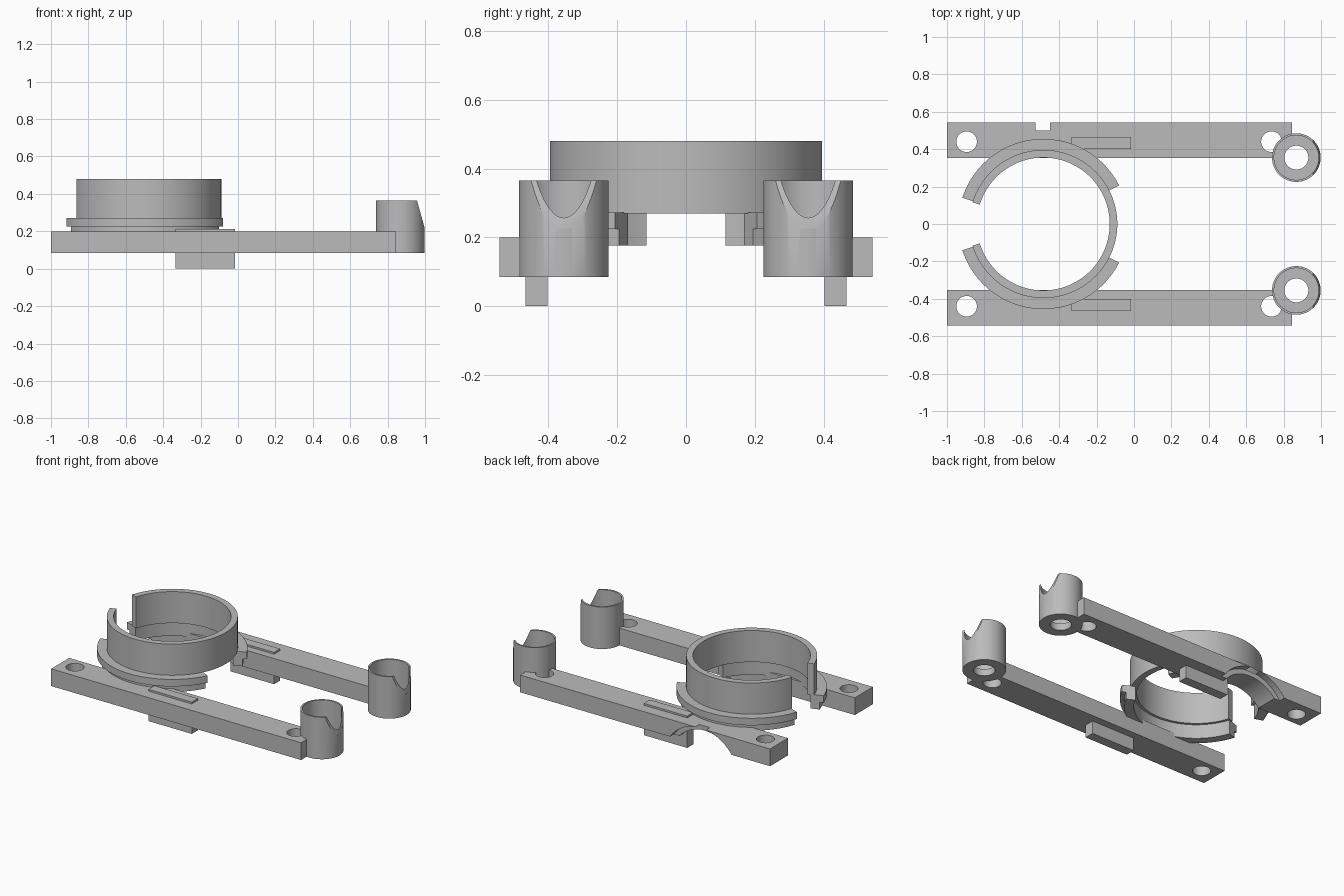
import bpy, bmesh, math
from mathutils import Vector, Matrix

if "Cube" in bpy.data.objects:
    bpy.data.objects.remove(bpy.data.objects["Cube"], do_unlink=True)

grey = bpy.data.materials.new("plain_grey")
grey.use_nodes = True
colour = (0.5, 0.5, 0.5, 1)
grey.diffuse_color = colour
grey.node_tree.nodes["Principled BSDF"].inputs["Base Color"].default_value = colour


def finish(name, bm):
    bmesh.ops.recalc_face_normals(bm, faces=bm.faces[:])
    mesh = bpy.data.meshes.new(name)
    bm.to_mesh(mesh)
    bm.free()
    mesh.materials.append(grey)
    obj = bpy.data.objects.new(name, mesh)
    bpy.context.collection.objects.link(obj)
    return obj


def box(name, x, y, z):
    bm = bmesh.new()
    bmesh.ops.create_cube(bm, size=1)
    for v in bm.verts:
        v.co = [(a + b) / 2 + (b - a) * c for (a, b), c in zip((x, y, z), v.co)]
    return finish(name, bm)


def cylinder(name, centre, radius, depth, along_y=False):
    turn = Matrix.Rotation(math.pi / 2, 4, "X") if along_y else Matrix()
    bm = bmesh.new()
    bmesh.ops.create_cone(bm, cap_ends=True, segments=64, radius1=radius, radius2=radius,
                          depth=depth, matrix=Matrix.Translation(centre) @ turn)
    return finish(name, bm)


def revolve(name, profile, centre, start=0, end=360, steps=72):
    """Turn a closed (radius, z) profile about an upright axis, as a ring or a capped arc."""
    full = end - start == 360
    bm = bmesh.new()
    rows = []
    for i in range(steps if full else steps + 1):
        a = math.radians(start + (end - start) * i / steps)
        rows.append([bm.verts.new((centre[0] + r * math.cos(a),
                                   centre[1] + r * math.sin(a), z)) for r, z in profile])
    n = len(profile)
    for i in range(steps):
        here, there = rows[i], rows[(i + 1) % len(rows)]
        for j in range(n):
            k = (j + 1) % n
            bm.faces.new((here[j], there[j], there[k], here[k]))
    if not full:
        bm.faces.new(rows[0])
        bm.faces.new(rows[-1])
    return finish(name, bm)


def cut(obj, cutters):
    for c in cutters:
        c.hide_render = True
        mod = obj.modifiers.new("cut", "BOOLEAN")
        mod.operation, mod.solver, mod.object = "DIFFERENCE", "EXACT", c
    bpy.context.view_layer.update()
    result = bpy.data.meshes.new_from_object(
        obj.evaluated_get(bpy.context.evaluated_depsgraph_get()))
    obj.modifiers.clear()
    obj.data = result
    for c in cutters:
        bpy.data.objects.remove(c, do_unlink=True)


def smooth(obj):
    bpy.ops.object.select_all(action="DESELECT")
    obj.select_set(True)
    bpy.context.view_layer.objects.active = obj
    bpy.ops.object.shade_smooth_by_angle(angle=math.radians(30))


RING = (-0.485, 0)
BASE, TOP = 0.085, 0.2

for s, side in ((1, "left"), (-1, "right")):
    post = (0.868, s * 0.355)

    # Long rail with a screw hole at each end and clearance for the cup
    rail = box(side + "_rail", (-1, 0.845), sorted((s * 0.352, s * 0.542)), (BASE, TOP))
    cutters = [cylinder("hole_cutter", (x, s * 0.44, 0.15), 0.055, 0.4)
               for x in (-0.895, 0.735)]
    cutters.append(cylinder("cup_cutter", (*post, 0.15), 0.122, 0.4))
    if s > 0:
        # Stepped arch under the left rail
        cutters.append(cylinder("outer_arch_cutter", (-0.488, 0.6, -0.075), 0.278, 0.2, True))
        cutters.append(cylinder("inner_arch_cutter", (-0.488, 0.42, -0.075), 0.245, 0.2, True))
    cut(rail, cutters)
    smooth(rail)

    # Key block passing through the rail
    box(side + "_key", (-0.335, -0.015), sorted((s * 0.402, s * 0.466)), (0, 0.212))

    # Cup with a holed floor and a sloping cut on its end side
    cup = revolve(side + "_cup", [(0.064, BASE), (0.13, BASE), (0.13, 0.365),
                                  (0.119, 0.365), (0.119, 0.13), (0.064, 0.13)], post)
    slope = box("slope_cutter", (0, 0.4), (-0.3, 0.3), (-0.145, 0.3))
    slope.matrix_world = (Matrix.Translation(Vector((0.957, post[1], 0.365)))
                          @ Matrix.Rotation(math.radians(-15.5), 4, "Y"))
    cut(cup, [slope])
    smooth(cup)

    # Stepped flange arc below the collar
    flange = revolve(side + "_flange", [(0.372, 0.177), (0.43, 0.177), (0.43, 0.225),
                                        (0.455, 0.225), (0.455, 0.272), (0.372, 0.272)],
                     RING, s * 27, s * 162, 48)
    smooth(flange)

# Open collar with its gap facing -x
collar = revolve("collar", [(0.355, 0.27), (0.396, 0.27), (0.396, 0.48), (0.355, 0.48)],
                 RING, -163, 163, 96)
smooth(collar)
